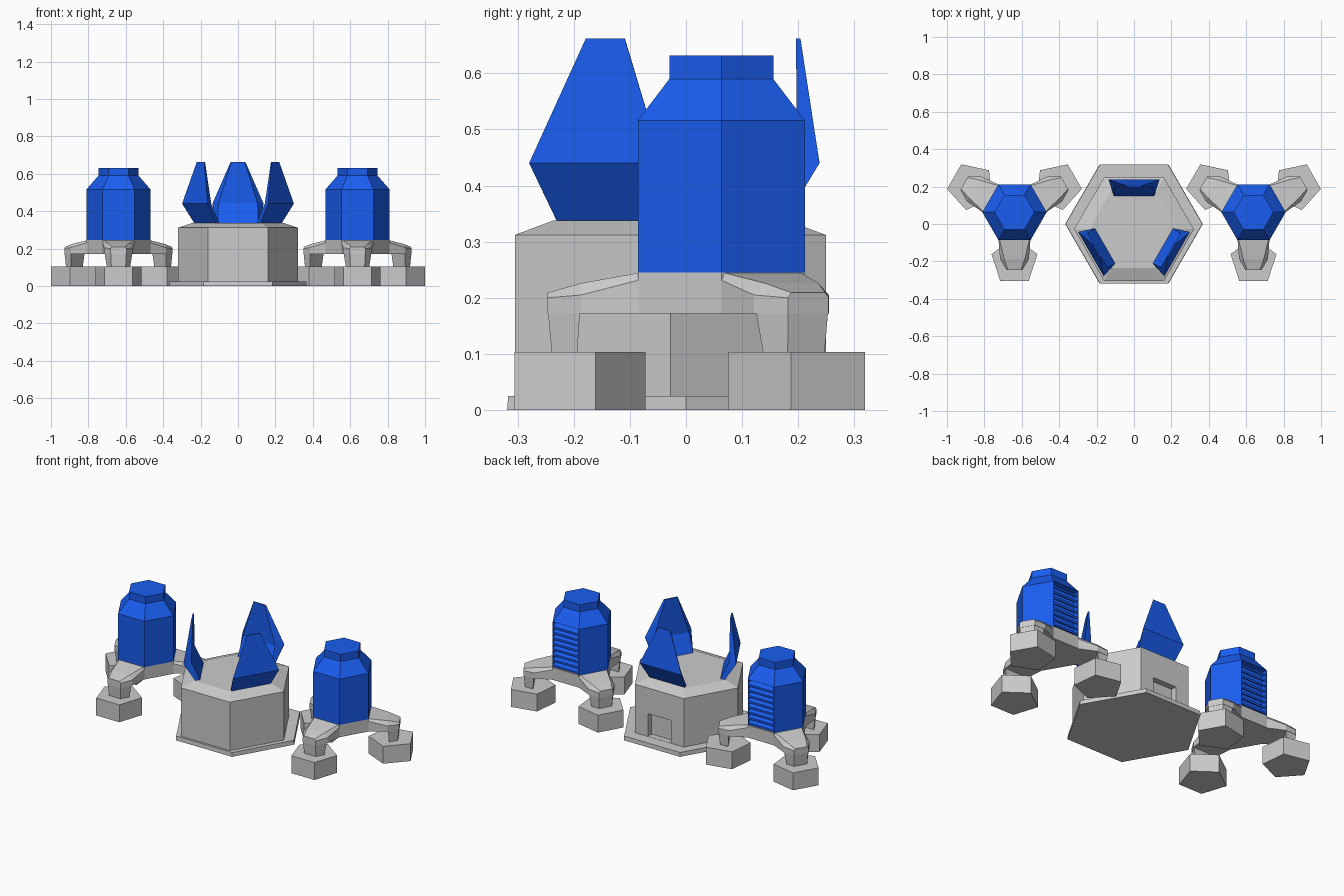
import bpy, bmesh
from math import cos, sin, pi, radians

if "Cube" in bpy.data.objects:
    bpy.data.objects.remove(bpy.data.objects["Cube"])

blue = bpy.data.materials.new("blue_paint")
blue.diffuse_color = (0.01, 0.11, 0.87, 1)
blue.use_nodes = True
blue.node_tree.nodes["Principled BSDF"].inputs["Base Color"].default_value = blue.diffuse_color


def loft(name, rings, mat=None):
    """Closed solid skinned through rings of equal point count."""
    bm = bmesh.new()
    loops = [[bm.verts.new(p) for p in ring] for ring in rings]
    n = len(loops[0])
    for a, b in zip(loops, loops[1:]):
        for i in range(n):
            j = (i + 1) % n
            bm.faces.new((a[i], a[j], b[j], b[i]))
    bm.faces.new(loops[0][::-1])
    bm.faces.new(loops[-1])
    bmesh.ops.recalc_face_normals(bm, faces=bm.faces)
    mesh = bpy.data.meshes.new(name)
    bm.to_mesh(mesh)
    bm.free()
    ob = bpy.data.objects.new(name, mesh)
    bpy.context.collection.objects.link(ob)
    if mat:
        mesh.materials.append(mat)
    return ob


def poly(cx, cy, z, r, n=6, start=0.0):
    return [(cx + r * cos(start + 2 * pi * i / n),
             cy + r * sin(start + 2 * pi * i / n), z) for i in range(n)]


def polar(cx, cy, ang, pts):
    """Turn (radial, sideways, z) points into world points."""
    c, s = cos(ang), sin(ang)
    return [(cx + r * c - t * s, cy + r * s + t * c, z) for r, t, z in pts]


def box(x0, x1, y0, y1, z):
    return [(x0, y0, z), (x1, y0, z), (x1, y1, z), (x0, y1, z)]


# Central building: ground slab and bevelled hexagonal hall
BY = -0.028
loft("ground_slab", [poly(0, 0, 0, 0.368), poly(0, 0, 0.025, 0.366)])
hall = loft("hall", [poly(0, BY, 0.01, 0.32), poly(0, BY, 0.312, 0.32),
                     poly(0, BY, 0.338, 0.24)])

# Doorway recess in the back wall
cutter = loft("door_cutter", [box(-0.075, 0.075, 0.215, 0.3, 0.026),
                              box(-0.075, 0.075, 0.215, 0.3, 0.16)])
cutter.hide_render = True
cutter.hide_viewport = True
cut = hall.modifiers.new("doorway", 'BOOLEAN')
cut.operation = 'DIFFERENCE'
cut.solver = 'EXACT'
cut.object = cutter

# Three roof blades: (outer r, outer half width, inner r, inner half width, z)
BLADE = [(0.203, 0.116, 0.178, 0.108, 0.336),
         (0.266, 0.137, 0.226, 0.105, 0.44),
         (0.232, 0.040, 0.224, 0.036, 0.662)]
for k, deg in enumerate((90, 210, 330)):
    loft(f"roof_blade_{k + 1}",
         [polar(0, BY, radians(deg), [(ro, -wo, z), (ro, wo, z), (ri, wi, z), (ri, -wi, z)])
          for ro, wo, ri, wi, z in BLADE], blue)

# Leg arm sections: (r, half width, shoulder z, top half width, top z)
ARM = [(0.145, 0.0855, 0.232, 0.080, 0.245),
       (0.250, 0.077, 0.205, 0.055, 0.226),
       (0.310, 0.042, 0.200, 0.035, 0.209)]


def tower(side, cx):
    cy, R = 0.063, 0.172
    # Tank with a louvre bay recessed in its back face
    bx, by = R / 2, R * cos(pi / 6)
    plan = [(R, 0), (bx, by), (bx - 0.004, by), (bx - 0.004, 0.11),
            (0.004 - bx, 0.11), (0.004 - bx, by), (-bx, by), (-R, 0), (-bx, -by), (bx, -by)]
    loft(f"{side}_tank", [[(cx + x, cy + y, z) for x, y in plan] for z in (0.245, 0.516)], blue)
    # Sloping cap
    loft(f"{side}_tank_cap", [poly(cx, cy, 0.516, R), poly(cx, cy, 0.59, 0.107),
                              poly(cx, cy, 0.632, 0.107)], blue)
    # Louvre slats
    for i in range(8):
        z = 0.25 + i * 0.0325
        prof = [(by, z), (by, z + 0.012), (0.115, z + 0.034), (0.115, z + 0.022)]
        loft(f"{side}_louvre_{i + 1}",
             [[(cx + x, cy + y, h) for y, h in prof] for x in (0.003 - bx, bx - 0.003)], blue)
    # Hub under the tank
    loft(f"{side}_hub", [poly(cx, cy, 0.172, R), poly(cx, cy, 0.245, R)])
    # Three legs: arm, post and five-sided foot
    for k, deg in enumerate((-90, 30, 150)):
        a = radians(deg)
        loft(f"{side}_arm_{k + 1}",
             [polar(cx, cy, a, [(r, -w, 0.172), (r, w, 0.172), (r, w, zs),
                                (r, w2, zt), (r, -w2, zt), (r, -w, zs)])
              for r, w, zs, w2, zt in ARM])
        loft(f"{side}_post_{k + 1}",
             [polar(cx, cy, a, [(r1, -w1, z), (r1, w1, z), (r0, w0, z), (r0, -w0, z)])
              for r0, w0, r1, w1, z in ((0.257, 0.062, 0.302, 0.038, 0.1),
                                        (0.252, 0.074, 0.309, 0.041, 0.175))])
        fx, fy, _ = polar(cx, cy + 0.004, a, [(0.268, 0, 0)])[0]
        loft(f"{side}_foot_{k + 1}",
             [poly(fx, fy, z, 0.129, 5, a + pi) for z in (0, 0.103)])


# Twin side towers
for side, sx in (("left", -1), ("right", 1)):
    tower(side, sx * 0.639)
